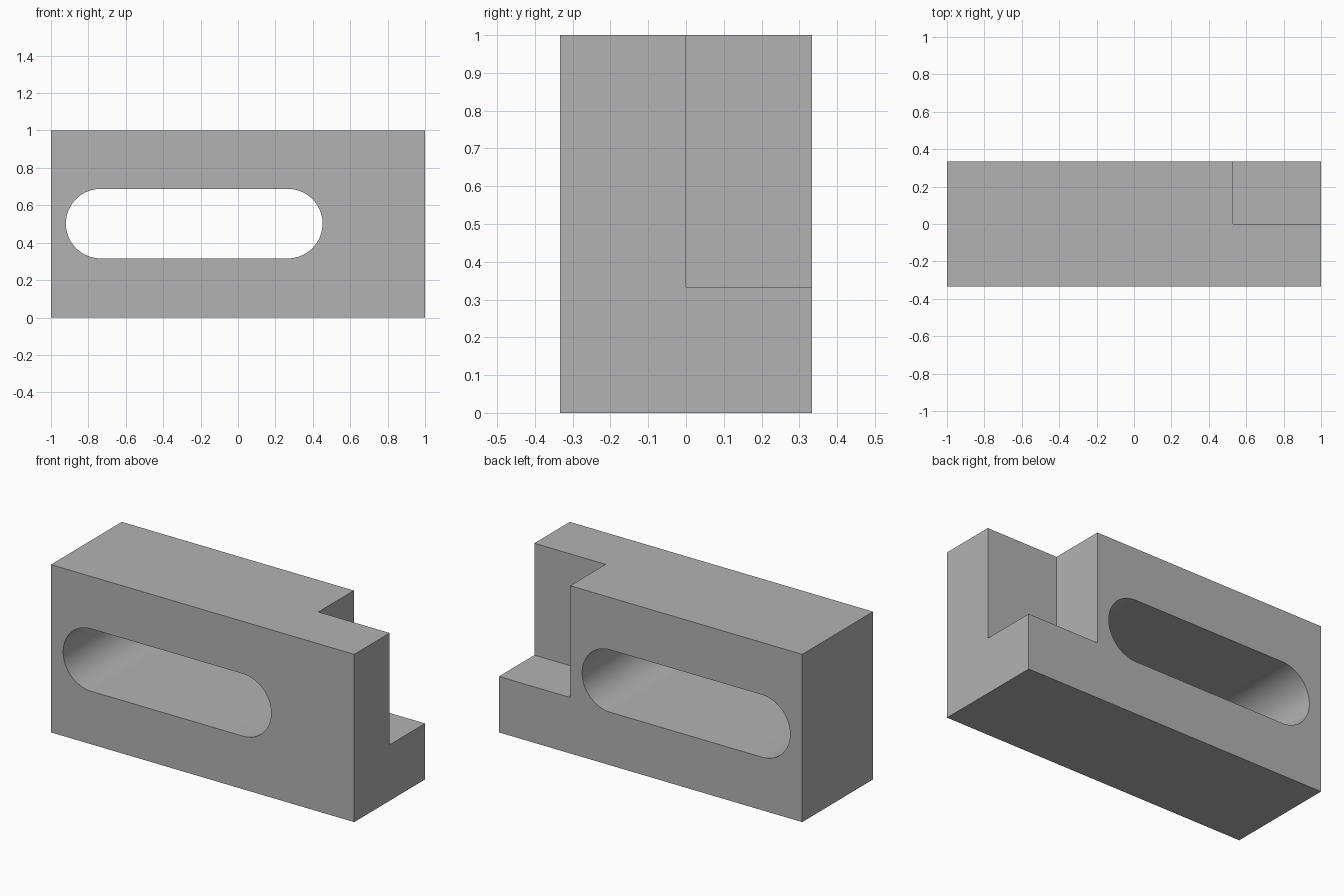
import bpy, bmesh, math

cube = bpy.data.objects.get("Cube")
if cube:
    bpy.data.objects.remove(cube, do_unlink=True)

HALF_DEPTH = 1 / 3
SLOT_Z, SLOT_R = 0.502, 0.186
SLOT_LEFT, SLOT_RIGHT = -0.734, 0.266   # centres of the rounded ends
SEGMENTS = 48


def extruded(name, outline, y0, y1):
    """Solid made by sweeping an (x, z) outline from y0 to y1."""
    bm = bmesh.new()
    face = bm.faces.new([bm.verts.new((x, y0, z)) for x, z in outline])
    swept = bmesh.ops.extrude_face_region(bm, geom=[face])["geom"]
    verts = [v for v in swept if isinstance(v, bmesh.types.BMVert)]
    bmesh.ops.translate(bm, verts=verts, vec=(0, y1 - y0, 0))
    bmesh.ops.recalc_face_normals(bm, faces=bm.faces)
    mesh = bpy.data.meshes.new(name)
    bm.to_mesh(mesh)
    bm.free()
    obj = bpy.data.objects.new(name, mesh)
    bpy.context.collection.objects.link(obj)
    return obj


def rectangle(x0, x1, z0, z1):
    return [(x0, z0), (x1, z0), (x1, z1), (x0, z1)]


def half_circle(cx, start):
    angles = [start + math.pi * i / SEGMENTS for i in range(SEGMENTS + 1)]
    return [(cx + SLOT_R * math.cos(a), SLOT_Z + SLOT_R * math.sin(a)) for a in angles]


# Main body
block = extruded("slotted_block", rectangle(-1, 1, 0, 1), -HALF_DEPTH, HALF_DEPTH)

# Long rounded slot through the body, and the square notch at its back left corner
slot_outline = half_circle(SLOT_RIGHT, -math.pi / 2) + half_circle(SLOT_LEFT, math.pi / 2)
cutters = [
    extruded("slot_cutter", slot_outline, -0.6, 0.6),
    extruded("notch_cutter", rectangle(0.53, 1.2, 1 / 3, 1.2), 0, 0.6),
]

bpy.ops.object.select_all(action="DESELECT")
block.select_set(True)
bpy.context.view_layer.objects.active = block
for cutter in cutters:
    cutter.hide_render = True
    cut = block.modifiers.new(cutter.name, "BOOLEAN")
    cut.operation = "DIFFERENCE"
    cut.solver = "EXACT"
    cut.object = cutter
    bpy.ops.object.modifier_apply(modifier=cut.name)
    bpy.data.objects.remove(cutter, do_unlink=True)

# Plain grey material
grey = bpy.data.materials.new("light_grey")
grey.use_nodes = True
colour = (0.45, 0.45, 0.45, 1)
grey.diffuse_color = colour
grey.node_tree.nodes["Principled BSDF"].inputs["Base Color"].default_value = colour
block.data.materials.clear()
block.data.materials.append(grey)

bpy.ops.object.shade_smooth_by_angle(angle=math.radians(30))
